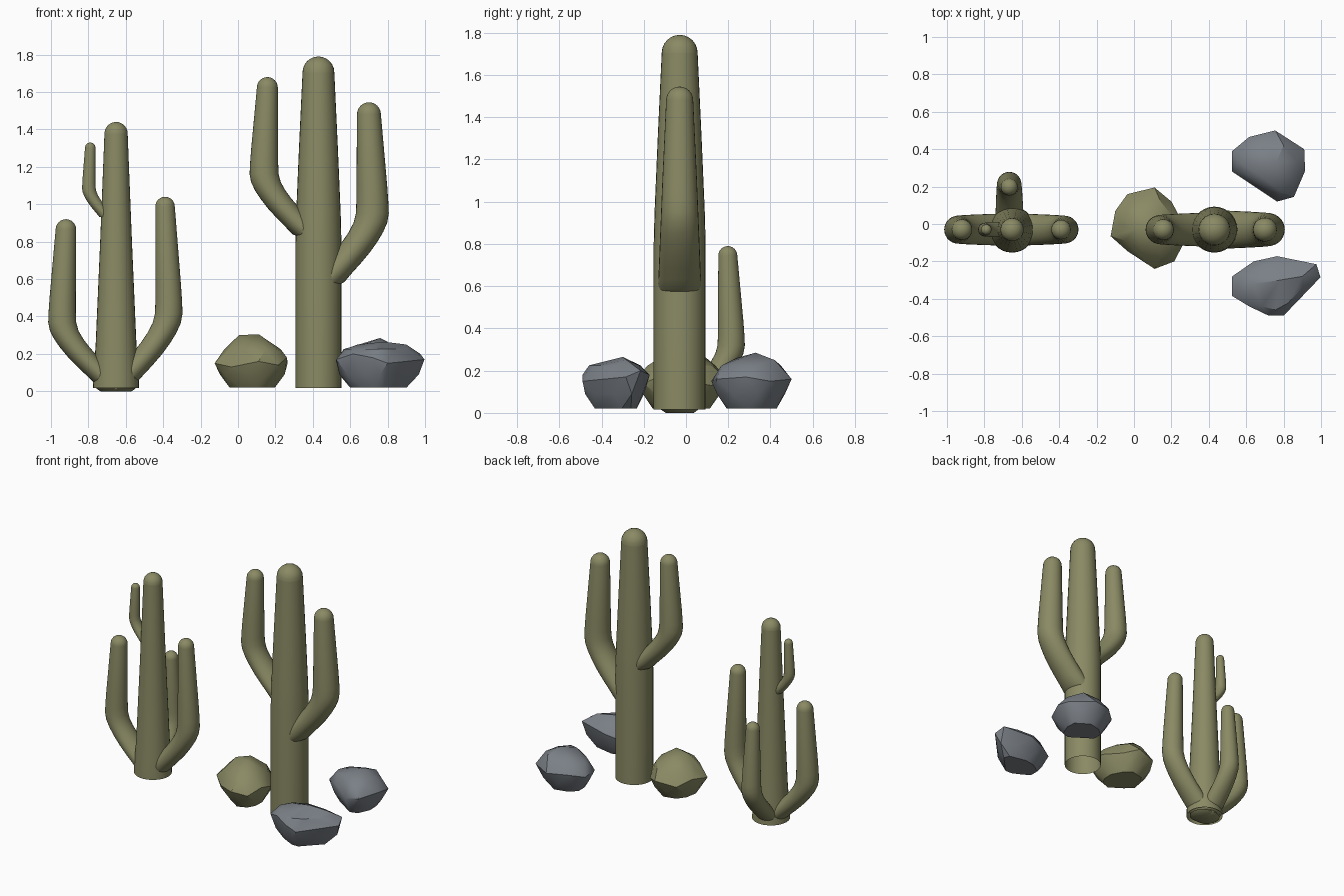
import bpy, bmesh, math
from mathutils import Vector

if "Cube" in bpy.data.objects:
    bpy.data.objects.remove(bpy.data.objects["Cube"])


def material(name, rgb):
    m = bpy.data.materials.new(name)
    m.diffuse_color = (*rgb, 1)
    m.use_nodes = True
    m.node_tree.nodes["Principled BSDF"].inputs["Base Color"].default_value = m.diffuse_color
    return m


GREEN = material("olive_green", (0.255, 0.255, 0.13))
GREY = material("stone_grey", (0.195, 0.215, 0.24))
SIDES = 28


def finish(name, bm, mat, angle):
    bmesh.ops.recalc_face_normals(bm, faces=bm.faces)
    me = bpy.data.meshes.new(name)
    bm.to_mesh(me)
    bm.free()
    me.materials.append(mat)
    ob = bpy.data.objects.new(name, me)
    bpy.context.collection.objects.link(ob)
    bpy.ops.object.select_all(action='DESELECT')
    ob.select_set(True)
    bpy.context.view_layer.objects.active = ob
    bpy.ops.object.shade_smooth_by_angle(angle=math.radians(angle))
    return ob


def tube(name, rings, closed_bottom):
    """Skin horizontal circles (centre, radius) and close the top."""
    bm = bmesh.new()
    loops = []
    for c, r in rings:
        loops.append([bm.verts.new(c + Vector((r * math.cos(a), r * math.sin(a), 0)))
                      for a in (2 * math.pi * i / SIDES for i in range(SIDES))])
    for lo, hi in zip(loops, loops[1:]):
        for i in range(SIDES):
            j = (i + 1) % SIDES
            bm.faces.new((lo[i], lo[j], hi[j], hi[i]))
    bm.faces.new(loops[-1])
    if closed_bottom:
        bm.faces.new(loops[0][::-1])
    return finish(name, bm, GREEN, 40)


def dome(c, r):
    """Rings of a rounded tip, starting at its equator."""
    return [(c + Vector((0, 0, r * math.sin(a))), r * math.cos(a))
            for a in (math.radians(d) for d in (0, 15, 30, 45, 60, 75, 88))]


def trunk(name, x, y, profile, top):
    rings = [(Vector((x, y, z)), r) for z, r in profile]
    r = profile[-1][1]
    tube(name, rings + dome(Vector((x, y, top - r)), r), False)


# sideways travel of an arm against its height
BEND = [(0, 0), (.03, .10), (.08, .27), (.13, .45), (.19, .65), (.25, .82),
        (.30, .94), (.35, 1.03), (.40, 1.07), (.46, 1.07), (.55, 1.06)]


def arm(name, base, tip, rb, rt):
    """Arm rising from base and bending upright to tip (top of its dome)."""
    b, t = Vector(base), Vector(tip)
    h = t.z - b.z
    rings = [(b, rb * .75)]
    for f, u in BEND:
        c = b.lerp(t, u)
        c.z = b.z + h * f + (.015 if f == 0 else 0)
        rings.append((c, rb + (rt - rb) * f))
    tube(name, rings + dome(t - Vector((0, 0, rt)), rt), True)


Y = -.03
# tall cactus
trunk("tall_trunk", .43, Y, [(.017, .123), (.8, .123), (.95, .119), (1.3, .104), (1.705, .085)], 1.79)
arm("tall_right_arm", (.44, Y, .555), (.70, Y, 1.545), .104, .064)
arm("tall_left_arm", (.405, Y, .815), (.157, Y, 1.68), .092, .056)

# short cactus
trunk("short_trunk", -.652, Y, [(.017, .123), (.08, .121), (.25, .109), (.8, .085), (1.378, .062)], 1.44)
arm("short_right_arm", (-.67, Y, 0), (-.39, Y, 1.04), .088, .052)
arm("short_left_arm", (-.635, Y, 0), (-.92, Y, .92), .088, .055)
arm("short_back_arm", (-.665, -.03, .005), (-.667, .198, .79), .078, .045)
arm("short_upper_arm", (-.69, Y, .92), (-.79, Y, 1.33), .042, .028)


# boulders: convex hulls of a plan outline shrunk towards top and bottom
def rock(name, outline, heights, crown, mat):
    bm = bmesh.new()
    n = len(outline)
    cx = sum(p[0] for p in outline) / n
    cy = sum(p[1] for p in outline) / n
    for i, (x, y) in enumerate(outline):
        z = heights[i % len(heights)]
        bm.verts.new((x, y, z))
        mx = (x + outline[i - 1][0]) / 2
        my = (y + outline[i - 1][1]) / 2
        for zz, s, px, py in ((.02, .62, x, y), (.09, .92, mx, my), (.225, .80, mx, my)):
            bm.verts.new((cx + (px - cx) * s, cy + (py - cy) * s, zz))
    for p in crown:
        bm.verts.new(p)
    res = bmesh.ops.convex_hull(bm, input=bm.verts)
    junk = {g for g in res["geom_interior"] + res["geom_unused"] if isinstance(g, bmesh.types.BMVert)}
    bmesh.ops.delete(bm, geom=list(junk), context='VERTS')
    finish(name, bm, mat, 30)


rock("green_rock",
     [(.11, .195), (-.035, .16), (-.1, .07), (-.125, -.065), (-.035, -.145), (.11, -.24),
      (.215, -.2), (.262, -.11), (.265, .0), (.2, .12)],
     (.16, .14, .18, .15, .13), [(.005, -.03, .3), (.11, -.05, .305), (.06, .06, .29), (.17, 0, .25)], GREEN)
rock("front_grey_rock",
     [(.525, -.28), (.64, -.2), (.765, -.172), (.975, -.215), (.997, -.285), (.885, -.4),
      (.8, -.49), (.72, -.49), (.615, -.44), (.525, -.385)],
     (.16, .15, .18, .2, .17), [(.64, -.32, .25), (.78, -.3, .265), (.9, -.28, .25)], GREY)
rock("back_grey_rock",
     [(.525, .39), (.615, .465), (.755, .5), (.91, .4), (.915, .285), (.855, .145),
      (.765, .12), (.615, .225), (.525, .28)],
     (.15, .17, .16), [(.76, .33, .285), (.7, .24, .26), (.8, .42, .25)], GREY)
